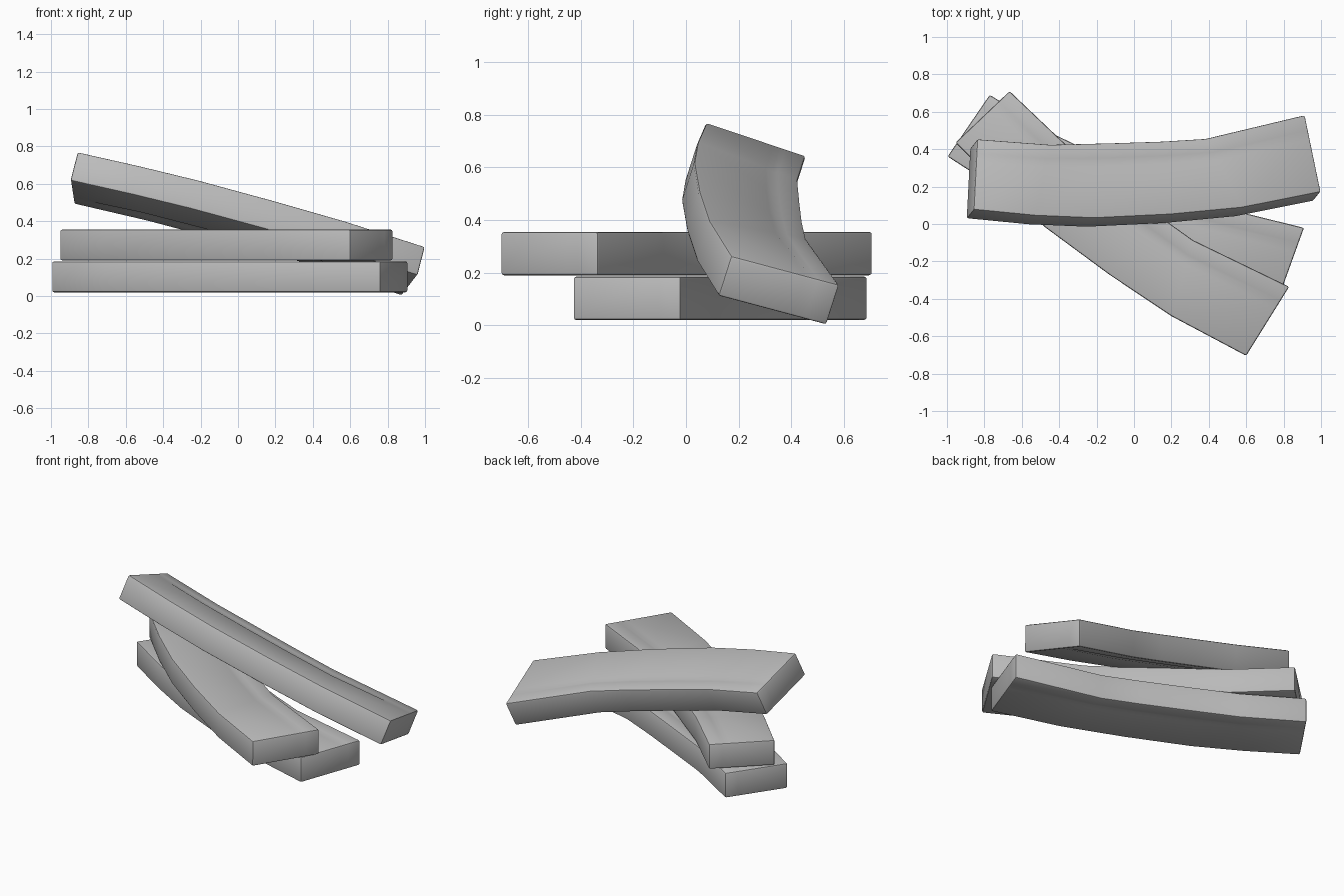
import bpy
import bmesh
import math
from mathutils import Matrix, Vector

cube = bpy.data.objects.get("Cube")
if cube:
    bpy.data.objects.remove(cube, do_unlink=True)

# Single grey material
grey = bpy.data.materials.new("plain_grey")
grey.use_nodes = True
colour = (0.5, 0.5, 0.5, 1)
grey.diffuse_color = colour
grey.node_tree.nodes["Principled BSDF"].inputs["Base Color"].default_value = colour

# Plan outline of one bent plank, as matching points on its two long edges
FRONT = [(-.975, -.195), (-.64, -.25), (-.32, -.284), (.106, -.29), (.505, -.277), (.952, -.217)]
BACK = [(-.90, .197), (-.50, .141), (-.15, .128), (.12, .12), (.36, .12), (.924, .217)]
HALF = 0.0825
# Position across the width, and whether that line is sunk into a groove
ACROSS = [(0, 0), (.68, 0), (.74, 1), (.80, 0), (1, 0)]
GROOVE = 0.008


def make_plank(name, matrix):
    bm = bmesh.new()
    rings = []
    for i, (f, b) in enumerate(zip(FRONT, BACK)):
        is_end = i in (0, len(FRONT) - 1)
        f, b = Vector(f), Vector(b)
        top, bottom = [], []
        for t, sunk in ACROSS:
            p = f.lerp(b, t)
            h = HALF - (0 if is_end else GROOVE * sunk)
            top.append(bm.verts.new((p.x, p.y, h)))
            bottom.append(bm.verts.new((p.x, p.y, -h)))
        rings.append(top + bottom[::-1])
    # Skin the sections and close the ends
    for r, s in zip(rings, rings[1:]):
        for k in range(len(r)):
            n = (k + 1) % len(r)
            bm.faces.new((r[k], r[n], s[n], s[k]))
    bm.faces.new(rings[0])
    bm.faces.new(rings[-1])
    bmesh.ops.recalc_face_normals(bm, faces=bm.faces)
    mesh = bpy.data.meshes.new(name)
    bm.to_mesh(mesh)
    bm.free()
    mesh.materials.append(grey)
    obj = bpy.data.objects.new(name, mesh)
    bpy.context.collection.objects.link(obj)
    obj.matrix_world = matrix
    # Softly worn edges
    bevel = obj.modifiers.new("worn_edges", 'BEVEL')
    bevel.width = 0.01
    bevel.segments = 2
    bevel.limit_method = 'ANGLE'
    bevel.angle_limit = math.radians(50)
    bpy.ops.object.select_all(action='DESELECT')
    obj.select_set(True)
    bpy.context.view_layer.objects.active = obj
    bpy.ops.object.modifier_apply(modifier=bevel.name)
    bpy.ops.object.shade_smooth_by_angle(angle=math.radians(40))


def flat(x, y, z, degrees):
    return Matrix.Translation((x, y, z)) @ Matrix.Rotation(math.radians(degrees), 4, 'Z')


# Two planks lying flat, one across the other
make_plank("bottom_plank", flat(-.025, .15, .1025, -23.56))
make_plank("middle_plank", flat(-.048, .026, .2725, -35.6))

# Top plank leaning on the stack with one end on the ground
along = Vector((.962, .06, -.266)).normalized()
up = Vector((.238, .297, .926))
side = up.cross(along).normalized()
up = along.cross(side)
lean = Matrix((along, side, up)).transposed().to_4x4()
make_plank("leaning_plank", Matrix.Translation((.035, .297, .382)) @ lean)
